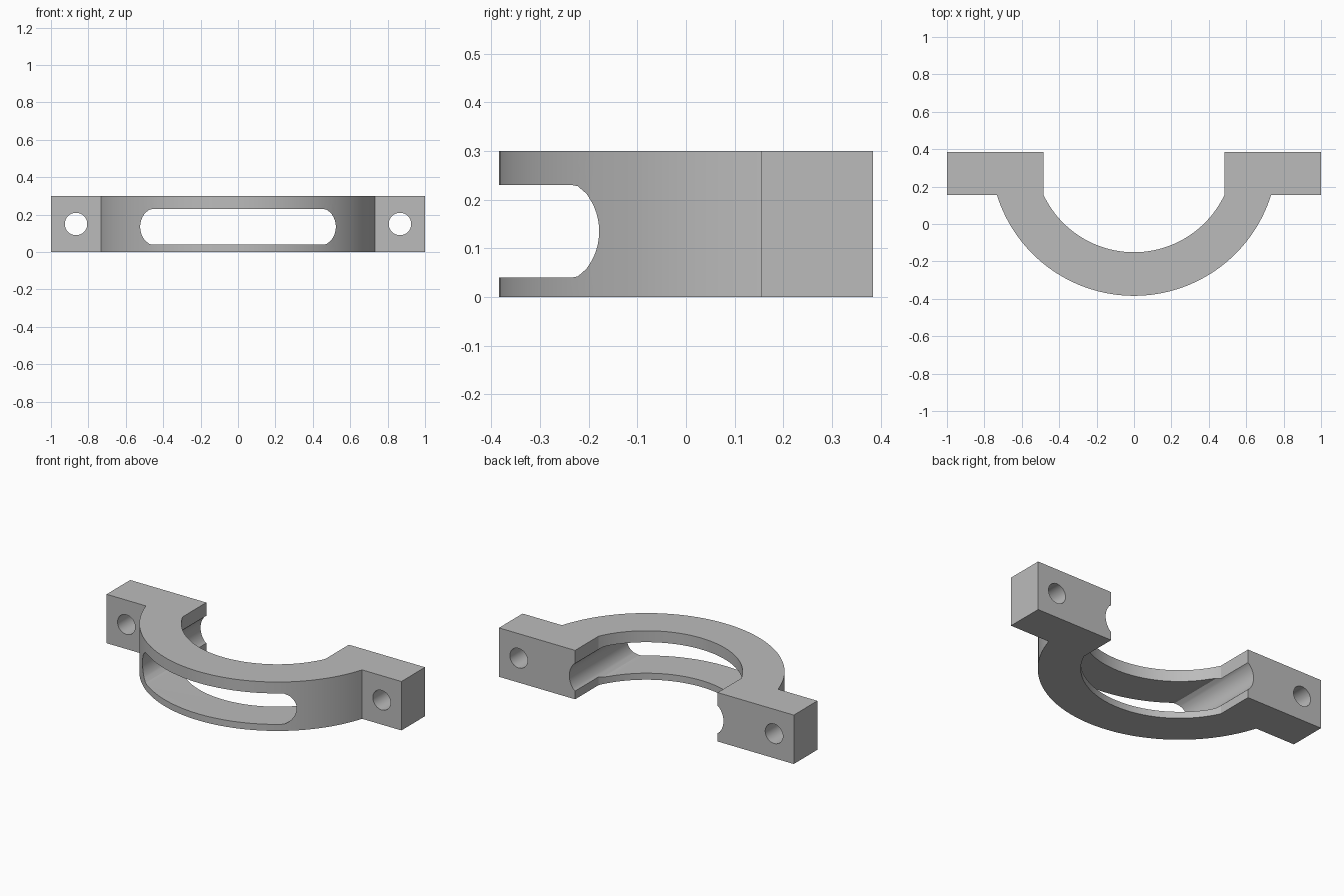
import bpy, bmesh
from math import sin, cos, asin, radians, pi

if "Cube" in bpy.data.objects:
    bpy.data.objects.remove(bpy.data.objects["Cube"], do_unlink=True)

HEIGHT = 0.3
CENTRE_Y = 0.384       # bore centre lies on the clamping plane
OUTER, INNER = 0.768, 0.535
STEP_Y = 0.155         # front face of the lugs
SLOT_Z = 0.135


def make_material(name, rgb):
    mat = bpy.data.materials.new(name)
    mat.use_nodes = True
    mat.diffuse_color = (*rgb, 1)
    mat.node_tree.nodes["Principled BSDF"].inputs["Base Color"].default_value = (*rgb, 1)
    return mat


def extrude(name, points, direction):
    """Prism made by sweeping a closed 3D outline along a direction."""
    bm = bmesh.new()
    face = bm.faces.new([bm.verts.new(p) for p in points])
    top = bmesh.ops.extrude_face_region(bm, geom=[face])["geom"]
    bmesh.ops.translate(bm, vec=direction,
                        verts=[v for v in top if isinstance(v, bmesh.types.BMVert)])
    bmesh.ops.recalc_face_normals(bm, faces=bm.faces)
    mesh = bpy.data.meshes.new(name)
    bm.to_mesh(mesh)
    bm.free()
    obj = bpy.data.objects.new(name, mesh)
    bpy.context.collection.objects.link(obj)
    return obj


def arc(radius, steps):
    """Arc below the lug step, running from +x round the front to -x."""
    start = asin((CENTRE_Y - STEP_Y) / radius)
    angles = [start + (pi - 2 * start) * i / steps for i in range(steps + 1)]
    return [(radius * cos(a), CENTRE_Y - radius * sin(a)) for a in angles]


# Half-ring body with square lugs
outer, inner = arc(OUTER, 64), arc(INNER, 64)
lug_x = inner[0][0]
outline = ([(lug_x, CENTRE_Y), (1, CENTRE_Y), (1, STEP_Y)] + outer
           + [(-1, STEP_Y), (-1, CENTRE_Y), (-lug_x, CENTRE_Y)] + inner[::-1])
body = extrude("clamp_half", [(x, y, 0) for x, y in outline], (0, 0, HEIGHT))

# Long window with bowed ends, cut straight from front to back
end = [(0.455, -0.095), (0.472, -0.0925)]
for i in range(-10, 11):
    a = radians(4.7 * i)
    end.append((0.408 + 0.115 * cos(a), 0.115 * sin(a)))
end = end[:2] + end[3:-1] + [(x, -z) for x, z in end[1::-1]]
slot = end + [(-x, -z) for x, z in end]
cutters = [extrude("window_cutter", [(x, -1, SLOT_Z + z) for x, z in slot], (0, 2, 0))]

# Bolt holes through the lugs
for side in (-1, 1):
    ring = [(side * 0.866 + 0.06 * cos(2 * pi * i / 40), -1,
             0.15 + 0.06 * sin(2 * pi * i / 40)) for i in range(40)]
    cutters.append(extrude("bolt_hole_cutter", ring, (0, 2, 0)))

bpy.context.view_layer.objects.active = body
body.select_set(True)
for cutter in cutters:
    mod = body.modifiers.new("cut", "BOOLEAN")
    mod.operation = "DIFFERENCE"
    mod.solver = "EXACT"
    mod.object = cutter
    bpy.ops.object.modifier_apply(modifier=mod.name)
    bpy.data.objects.remove(cutter, do_unlink=True)

body.data.materials.clear()
body.data.materials.append(make_material("plain grey", (0.5, 0.5, 0.5)))
bpy.ops.object.shade_smooth_by_angle(angle=radians(25))
